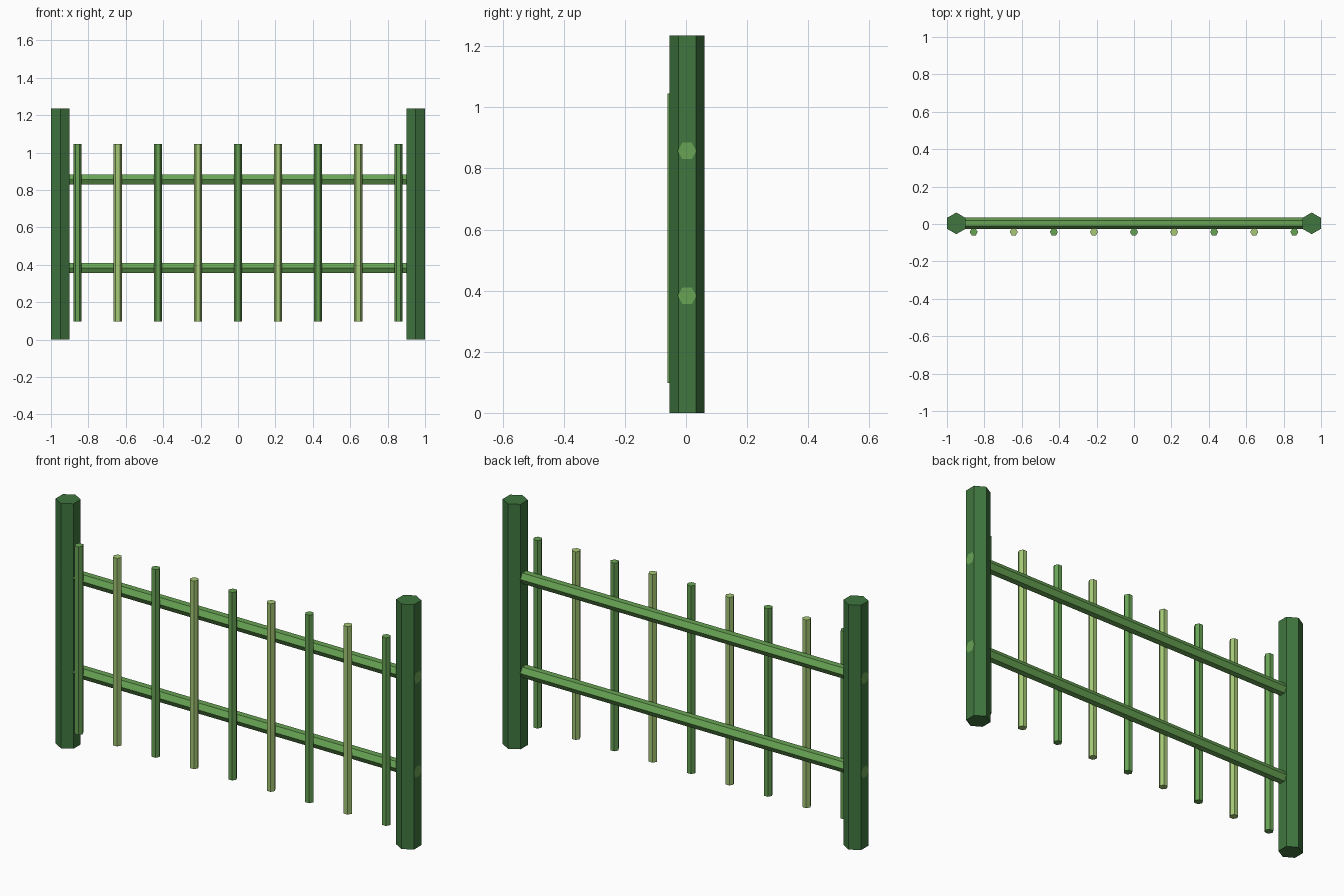
import bpy
import math

if "Cube" in bpy.data.objects:
    bpy.data.objects.remove(bpy.data.objects["Cube"])


def material(name, color):
    m = bpy.data.materials.new(name)
    m.diffuse_color = (*color, 1)
    m.use_nodes = True
    m.node_tree.nodes["Principled BSDF"].inputs["Base Color"].default_value = m.diffuse_color
    return m


dark = material("dark_green", (0.05, 0.18, 0.05))
mid = material("mid_green", (0.14, 0.37, 0.09))
light = material("light_green", (0.38, 0.58, 0.18))


def hex_bar(name, radius, length, location, rotation, mat):
    """Six-sided bar; its first corner points along local +y."""
    bpy.ops.mesh.primitive_cylinder_add(
        vertices=6, radius=radius, depth=length,
        location=location, rotation=rotation)
    ob = bpy.context.object
    ob.name = name
    ob.data.materials.append(mat)
    return ob


Y = 0.0035  # centre line of posts and rails

# Thick end posts
for side, x in (("left", -0.95), ("right", 0.95)):
    hex_bar(f"{side}_post", 0.0577, 1.235, (x, Y, 0.6175), (0, 0, 0), dark)

# Horizontal rails running through the posts
for level, z in (("lower", 0.383), ("upper", 0.857)):
    hex_bar(f"{level}_rail", 0.031, 2.0, (0, Y, z), (0, math.pi / 2, 0), mid)

# Thin pickets on the front, alternating colour
for i in range(9):
    hex_bar(f"picket_{i + 1}", 0.0215, 0.948,
            ((i - 4) * 0.2143, -0.0426, 0.571),
            (0, 0, math.pi / 6), light if i % 2 else mid)
